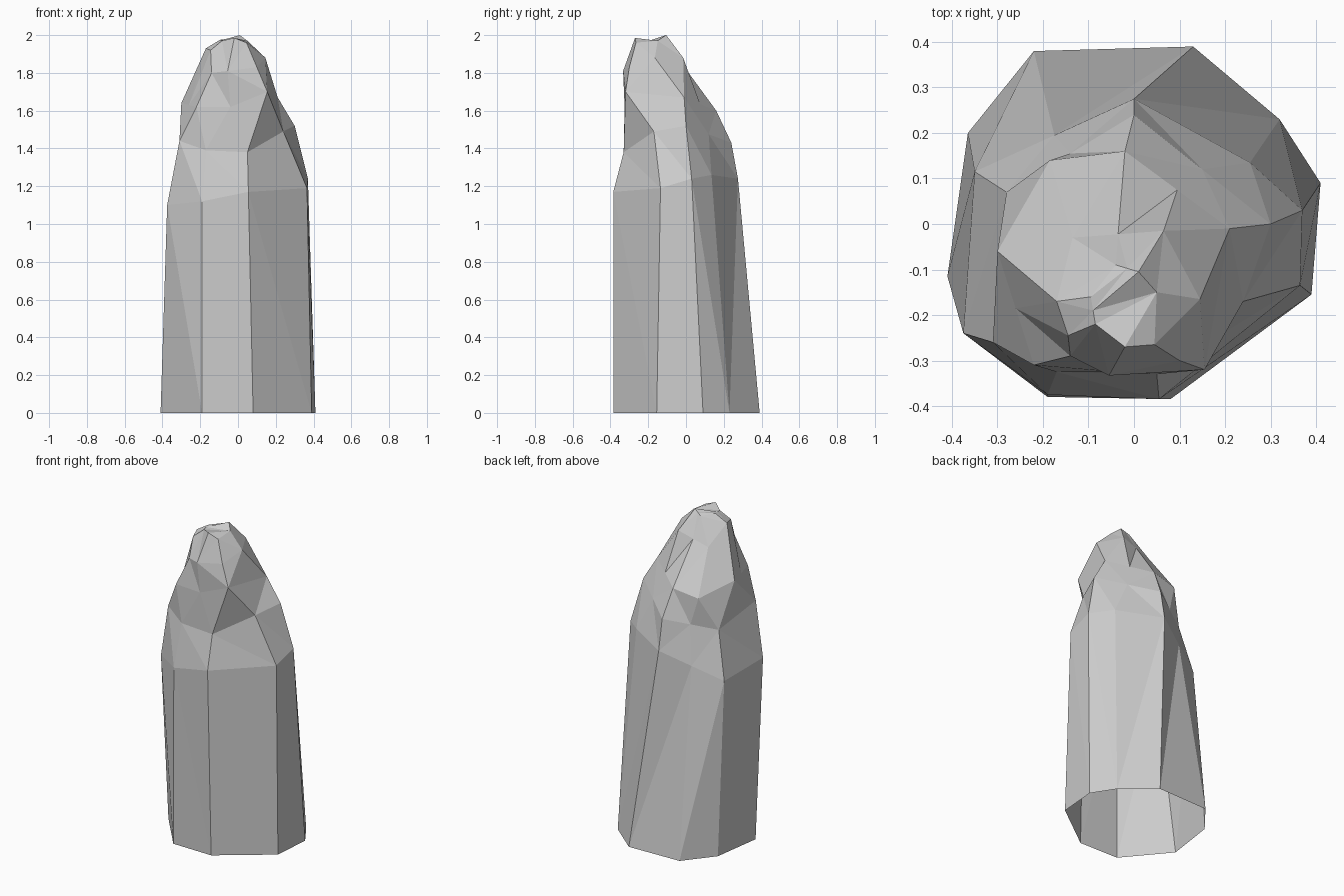
import bpy, bmesh
from mathutils import Vector

if "Cube" in bpy.data.objects:
    bpy.data.objects.remove(bpy.data.objects["Cube"])

# Rock pillar: nine-sided cross-sections bridged from an open foot to a rough tip
bm = bmesh.new()
SIDES = 9


def ring(*pts):
    """Make one cross-section; None means halfway between its neighbours."""
    out = []
    for i, p in enumerate(pts):
        if p is None:
            p = (Vector(pts[i - 1]) + Vector(pts[(i + 1) % SIDES])) / 2
        out.append(bm.verts.new(p))
    return out


def bridge(low, high):
    for i in range(SIDES):
        j = (i + 1) % SIDES
        bm.faces.new((low[i], low[j], high[j], high[i]))


# Foot outline on the ground
foot_xy = [(.08, -.385), (.39, -.155), (.41, .09), (.32, .23), (.13, .39),
           (-.22, .38), (-.365, .2), (-.41, -.115), (-.19, -.38)]
foot = ring(*[(x, y, 0) for x, y in foot_xy])

# Top of the straight shaft
shaft = ring((.055, -.385, 1.17), (.365, -.135, 1.19), (.37, .03, 1.24),
             (.255, .135, 1.26), (0, .275, 1.24), None,
             (-.35, .115, 1.08), (-.375, -.24, 1.1), (-.19, -.375, 1.12))

# Chipped shoulder
shoulder = ring((.05, -.33, 1.38), (.24, -.17, 1.49), (.3, 0, 1.52),
                None, (0, .24, 1.43), None,
                (-.28, .07, 1.37), (-.31, -.26, 1.44), (-.17, -.325, 1.39))

# Neck
neck = ring((-.04, -.325, 1.62), (.155, -.32, 1.7), (.21, -.01, 1.67),
            None, (-.02, .16, 1.6), (-.185, .14, 1.57),
            (-.3, -.06, 1.64), None, (-.22, -.31, 1.62))

# Crown and tip, leaning to the front
crown = ring((-.055, -.333, 1.81), (.1, -.3, 1.83), (.145, -.165, 1.88),
             (.065, -.015, 1.88), None, (-.135, -.03, 1.82),
             (-.17, -.17, 1.93), (-.145, -.245, 1.92), (-.14, -.29, 1.8))
tip = ring((-.02, -.27, 1.985), (.045, -.265, 1.96), (.05, -.15, 1.97),
           (.01, -.105, 2), None, (-.04, -.09, 1.97),
           (-.095, -.16, 1.975), None, (-.085, -.22, 1.97))

levels = [foot, shaft, shoulder, neck, crown, tip]
for low, high in zip(levels, levels[1:]):
    bridge(low, high)
bm.faces.new(tip)

# Flat triangular facets
bmesh.ops.triangulate(bm, faces=bm.faces[:], quad_method='SHORT_EDGE')
bmesh.ops.recalc_face_normals(bm, faces=bm.faces[:])

mesh = bpy.data.meshes.new("rock_pillar")
bm.to_mesh(mesh)
bm.free()
bpy.context.collection.objects.link(bpy.data.objects.new("rock_pillar", mesh))
